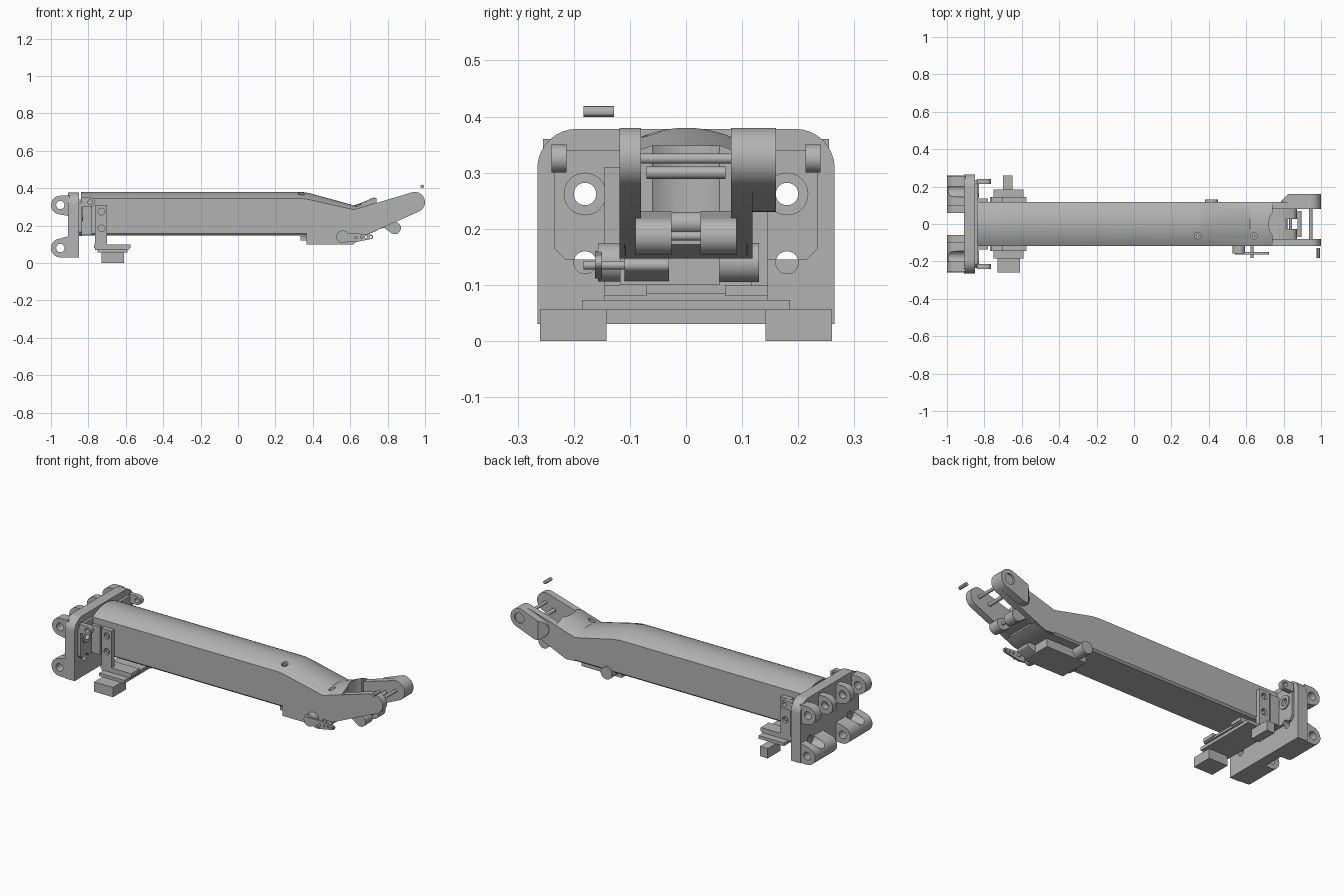
import bpy, bmesh, math
from mathutils import Vector

cube = bpy.data.objects.get("Cube")
if cube:
    bpy.data.objects.remove(cube, do_unlink=True)

grey = bpy.data.materials.new("machined grey")
grey.use_nodes = True
COLOUR = (0.45, 0.45, 0.45, 1)
grey.diffuse_color = COLOUR
grey.node_tree.nodes["Principled BSDF"].inputs["Base Color"].default_value = COLOUR


def finish(name, bm):
    """Turn a bmesh into a linked, shaded object."""
    bmesh.ops.recalc_face_normals(bm, faces=bm.faces)
    mesh = bpy.data.meshes.new(name)
    bm.to_mesh(mesh)
    bm.free()
    mesh.materials.append(grey)
    ob = bpy.data.objects.new(name, mesh)
    bpy.context.collection.objects.link(ob)
    return ob


def hull(name, circles, a, b, axis="y", seg=32):
    """Prism around circles (u, z, radius), from a to b along an axis; radius 0 is a corner."""
    bm = bmesh.new()
    outline = []
    for u, z, r in circles:
        n = seg if r else 1
        outline += [(u + r * math.cos(math.tau * i / n), z + r * math.sin(math.tau * i / n)) if r
                    else (u, z) for i in range(n)]
    for d in (a, b):
        for u, z in outline:
            bm.verts.new({"y": (u, d, z), "x": (d, u, z), "z": (u, z, d)}[axis])
    res = bmesh.ops.convex_hull(bm, input=bm.verts)
    junk = [g for g in res["geom_interior"] + res["geom_unused"] if isinstance(g, bmesh.types.BMVert)]
    bmesh.ops.delete(bm, geom=list(set(junk)), context="VERTS")
    bmesh.ops.dissolve_limit(bm, angle_limit=0.01, verts=bm.verts, edges=bm.edges)
    return finish(name, bm)


def box(name, x0, x1, y0, y1, z0, z1):
    return hull(name, [(x0, z0, 0), (x1, z0, 0), (x1, z1, 0), (x0, z1, 0)], y0, y1)


def rod(name, u, z, r, a, b, axis="y", seg=32):
    return hull(name, [(u, z, r)], a, b, axis, seg)


def cut(ob, *cutters):
    """Subtract cutters from an object and remove them."""
    for c in cutters:
        c.hide_render = True
        m = ob.modifiers.new("cut", "BOOLEAN")
        m.operation, m.solver, m.object = "DIFFERENCE", "EXACT", c
    dg = bpy.context.evaluated_depsgraph_get()
    mesh = bpy.data.meshes.new_from_object(ob.evaluated_get(dg))
    ob.modifiers.clear()
    ob.data = mesh
    for c in cutters:
        bpy.data.objects.remove(c, do_unlink=True)
    return ob


def span(s, a, b):
    """Ordered range along y for one side of the model."""
    return sorted((s * a, s * b))


# Base plate with rounded top corners, bolt holes and a slot behind the arm
plate = hull("base_plate", [(-.195, .308, .07), (.195, .308, .07), (-.265, .03, 0), (.265, .03, 0)],
             -.91, -.85, "x")
cut(plate, *[rod("hole", s * .18, z, .02, -1.1, -.7, "x") for s in (-1, 1) for z in (.262, .14)])
mount = hull("mount_plate", [(s * y, z, 0) for s in (-1, 1)
                             for y, z in ((.235, .165), (.215, .145), (.235, .32), (.215, .34))],
             -.851, -.835, "x")
cut(mount, *[rod("hole", s * .18, z, .02, -1.1, -.7, "x") for s in (-1, 1) for z in (.262, .14)])

for s, side in ((-1, "right"), (1, "left")):
    # Hinge lugs behind the plate
    for n, (a, b) in enumerate(((.06, .1), (.2, .255))):
        lug = hull(f"{side}_upper_lug_{n}", [(-.95, .31, .05), (-.9, .36, 0), (-.9, .25, 0)], *span(s, a, b))
        cut(lug, rod("hole", -.95, .31, .022, -.4, .4))
    low = hull(f"{side}_lower_lug", [(-.95, .08, .05), (-.9, .03, 0), (-.9, .145, 0)], *span(s, .06, .26))
    cut(low, rod("hole", -.95, .08, .022, -.4, .4), rod("relief", s * .18, .14, .036, -1.1, -.905, "x"))
    # Bolt bosses and ear tabs on the arm side
    boss = rod(f"{side}_bolt_boss", s * .18, .262, .038, -.836, -.828, "x")
    cut(boss, rod("hole", s * .18, .262, .02, -1, -.7, "x"))
    tab = hull(f"{side}_mount_tab", [(-.79, .325, .025), (-.84, .3, 0), (-.84, .35, 0)], *span(s, .213, .24))
    cut(tab, rod("hole", -.79, .325, .013, -.4, .4))
    # Hanging bracket with two screw holes
    strap = box(f"{side}_bracket_strap", -.765, -.7, *span(s, .117, .145), .07, .31)
    cut(strap, *[rod("hole", -.73, z, .018, *span(s, .13, .2)) for z in (.275, .185)])
    for z in (.275, .185):
        rod(f"{side}_bracket_screw", -.73, z, .01, *span(s, .12, .138))
    box(f"{side}_bracket_wing", -.77, -.575, *span(s, .07, .145), .08, .1)
    # Inner bracing of the base
    box(f"{side}_brace", -.85, -.78, *span(s, .11, .135), .15, .31)

# Tray and connectors under the arm
box("sensor_tray", -.75, -.59, -.185, .185, .055, .073)
box("tray_top", -.765, -.58, -.145, .145, .072, .085)
box("right_connector", -.73, -.61, -.26, -.142, 0, .056)
box("left_connector", -.7, -.65, .142, .26, 0, .056)


# Arm: flat sides and an arched crown, lofted through stations along x
def arm_section(bm, x, low, shoulder, crown, half=.118, steps=16):
    pts = [(-half, low + .01), (-half + .01, low), (half - .01, low), (half, low + .01)]
    for i in range(steps + 1):
        t = 1 - 2 * i / steps
        pts.append((half * t, shoulder + (crown - shoulder) * (1 - t * t)))
    return [bm.verts.new((x, y, z)) for y, z in pts]


bm = bmesh.new()
rings = [arm_section(bm, *st) for st in (
    (-.84, .147, .345, .38), (.34, .147, .345, .38), (.38, .147, .339, .374),
    (.62, .147, .285, .308), (.68, .147, .303, .33), (.74, .172, .322, .358))]
for r0, r1 in zip(rings, rings[1:]):
    for i in range(len(r0)):
        j = (i + 1) % len(r0)
        bm.faces.new((r0[i], r0[j], r1[j], r1[i]))
bm.faces.new(rings[0])
bm.faces.new(rings[-1])
arm = finish("arm_body", bm)
cut(arm, *[rod("screw_hole", x, -.062, .018, z, .5, "z") for x, z in ((.34, .355), (.64, .28))],
    rod("side_hole", .685, .285, .012, -.2, -.105), rod("side_hole", .685, .285, .012, .105, .2),
    rod("end_scoop", .82, 0, .1, .2, .5, "z"))
for x, z in ((.34, .366), (.64, .292)):
    rod("arm_screw", x, -.062, .01, z - .02, z, "z")

# Fork at the tip of the arm
for s, side in ((-1, "right"), (1, "left")):
    hull(f"{side}_fork_ear", [(.945, .325, .055), (.62, .15, 0), (.68, .147, 0), (.62, .285, 0)],
         *span(s, .08, .1185))
tip = hull("left_fork_boss", [(.84, .285, .055), (.945, .325, .055)], .115, .16)
cut(tip, hull("bevel", [(.7, .11, 0), (.775, .11, 0), (.83, .165, 0), (.7, .165, 0)], .1, .5, "z"),
    rod("tip_recess", .945, .325, .03, .15, .2))
rod("tip_axle", .945, .325, .009, -.085, .085)
rod("tip_pin", .885, .3, .011, -.07, .07)
rod("loose_pin", .985, .409, .01, -.183, -.128, seg=12)

# Rollers below the fork
for s, side in ((-1, "right"), (1, "left")):
    hull(f"{side}_roller", [(.838, .187, .033), (.79, .21, .022)], *span(s, .026, .09))
rod("roller_axle", .838, .187, .008, -.09, .09)
hull("roller_hanger", [(.73, .2, .02), (.8, .21, .02)], -.088, .088)

# Servo drive under the arm
box("servo_body", .365, .62, -.118, .06, .1, .19)
hull("servo_nose", [(.6, .115, .015), (.66, .135, .012), (.6, .17, 0)], -.11, -.03)
rod("servo_motor", .415, .14, .035, .05, .13)
box("servo_wires", .335, .37, -.1, -.04, .12, .145)
rod("servo_output", .56, .14, .034, -.157, -.11)
horn = hull("servo_horn", [(.62, .135, .024), (.71, .14, .012), (.56, .14, .02)], -.162, -.15)
cut(horn, *[rod("hole", x, .138, .006, -.2, -.1, seg=12) for x in (.66, .685, .71)])
rod("horn_pin", .63, .135, .008, -.183, -.11)

# Smooth the curved sides, keep edges sharp
bpy.ops.object.select_all(action="DESELECT")
for ob in bpy.context.scene.objects:
    if ob.type == "MESH" and grey.name in ob.data.materials:
        ob.select_set(True)
        bpy.context.view_layer.objects.active = ob
bpy.ops.object.shade_smooth_by_angle(angle=math.radians(30))
